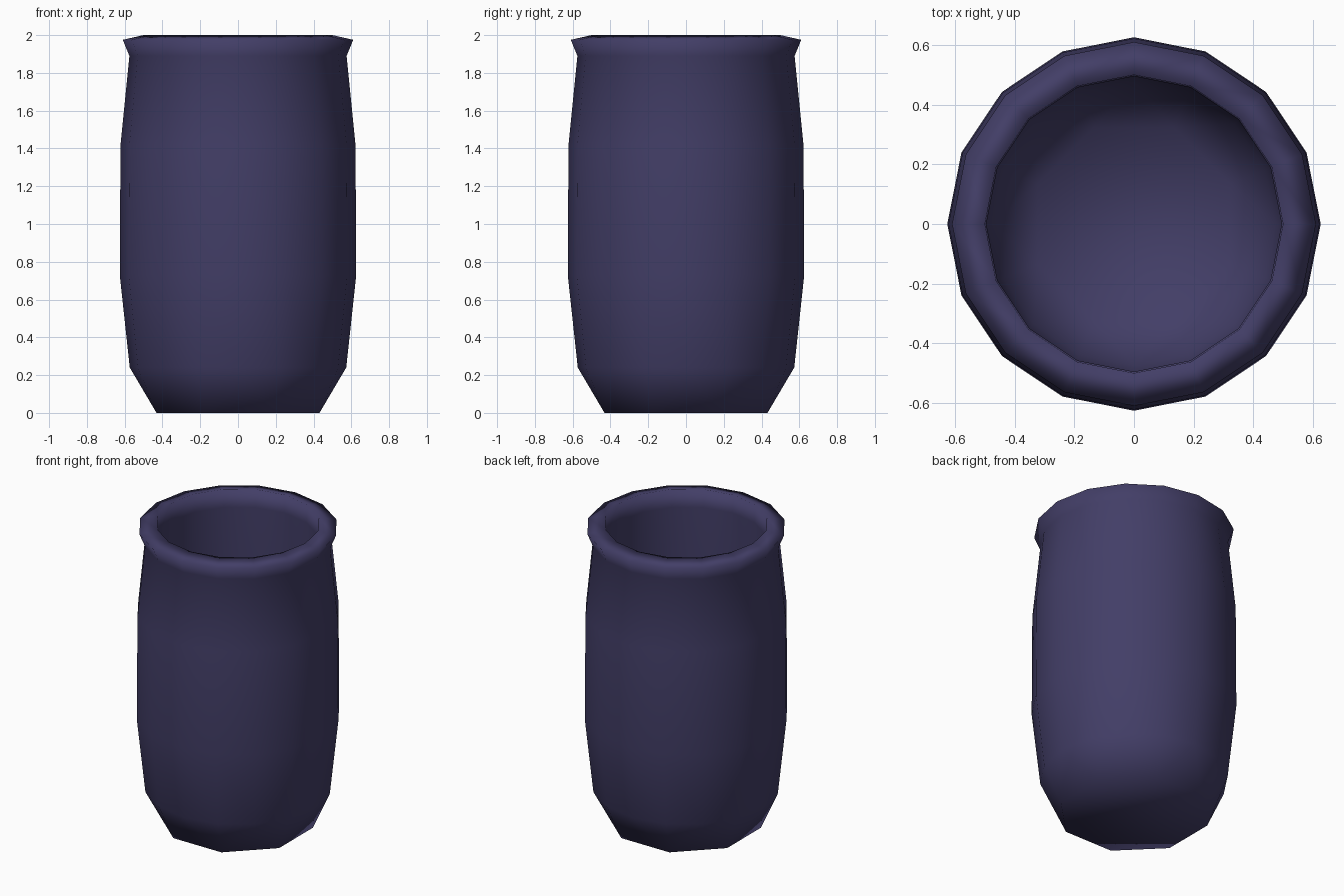
import bpy, bmesh
from math import cos, sin, tau

if "Cube" in bpy.data.objects:
    bpy.data.objects.remove(bpy.data.objects["Cube"])

SIDES = 16
# (radius, height) profiles, listed from the lip down
OUTER = [(0.61, 1.975), (0.575, 1.89), (0.622, 1.42), (0.626, 0.73), (0.573, 0.24)]
INNER = [(0.50, 2.0), (0.495, 1.88), (0.51, 1.42), (0.51, 0.75), (0.475, 0.29)]

bm = bmesh.new()


def ring(radius, z, sides=SIDES, turn=0.0):
    return [bm.verts.new((radius * cos(tau * i / sides + turn),
                          radius * sin(tau * i / sides + turn), z))
            for i in range(sides)]


def bridge(a, b):
    n = len(a)
    for i in range(n):
        k = (i + 1) % n
        bm.faces.new((a[i], a[k], b[k], b[i]))


def close_end(wall, radius, z):
    # 16-sided wall drops to an 8-sided floor under every second corner
    floor = ring(radius, z, SIDES // 2, tau / SIDES)
    for j in range(SIDES // 2):
        a, b, c = wall[2 * j], wall[2 * j + 1], wall[(2 * j + 2) % SIDES]
        p, q = floor[j], floor[(j + 1) % len(floor)]
        bm.faces.new((a, b, p))
        bm.faces.new((b, c, p))
        bm.faces.new((c, q, p))
    bm.faces.new(floor)


# Outer and inner walls
outer = [ring(r, z) for r, z in OUTER]
inner = [ring(r, z) for r, z in INNER]
for wall in (outer, inner):
    for a, b in zip(wall, wall[1:]):
        bridge(a, b)

# Lip, base and inside floor
bridge(outer[0], inner[0])
close_end(outer[-1], 0.467, 0.0)
close_end(inner[-1], 0.35, 0.11)

bmesh.ops.recalc_face_normals(bm, faces=bm.faces)
for f in bm.faces:
    f.smooth = True

mesh = bpy.data.meshes.new("cup")
bm.to_mesh(mesh)
bm.free()
cup = bpy.data.objects.new("cup", mesh)
bpy.context.collection.objects.link(cup)

# Dark indigo glaze
glaze = bpy.data.materials.new("indigo_glaze")
glaze.diffuse_color = (0.055, 0.048, 0.135, 1.0)
glaze.use_nodes = True
glaze.node_tree.nodes["Principled BSDF"].inputs["Base Color"].default_value = glaze.diffuse_color
mesh.materials.append(glaze)
